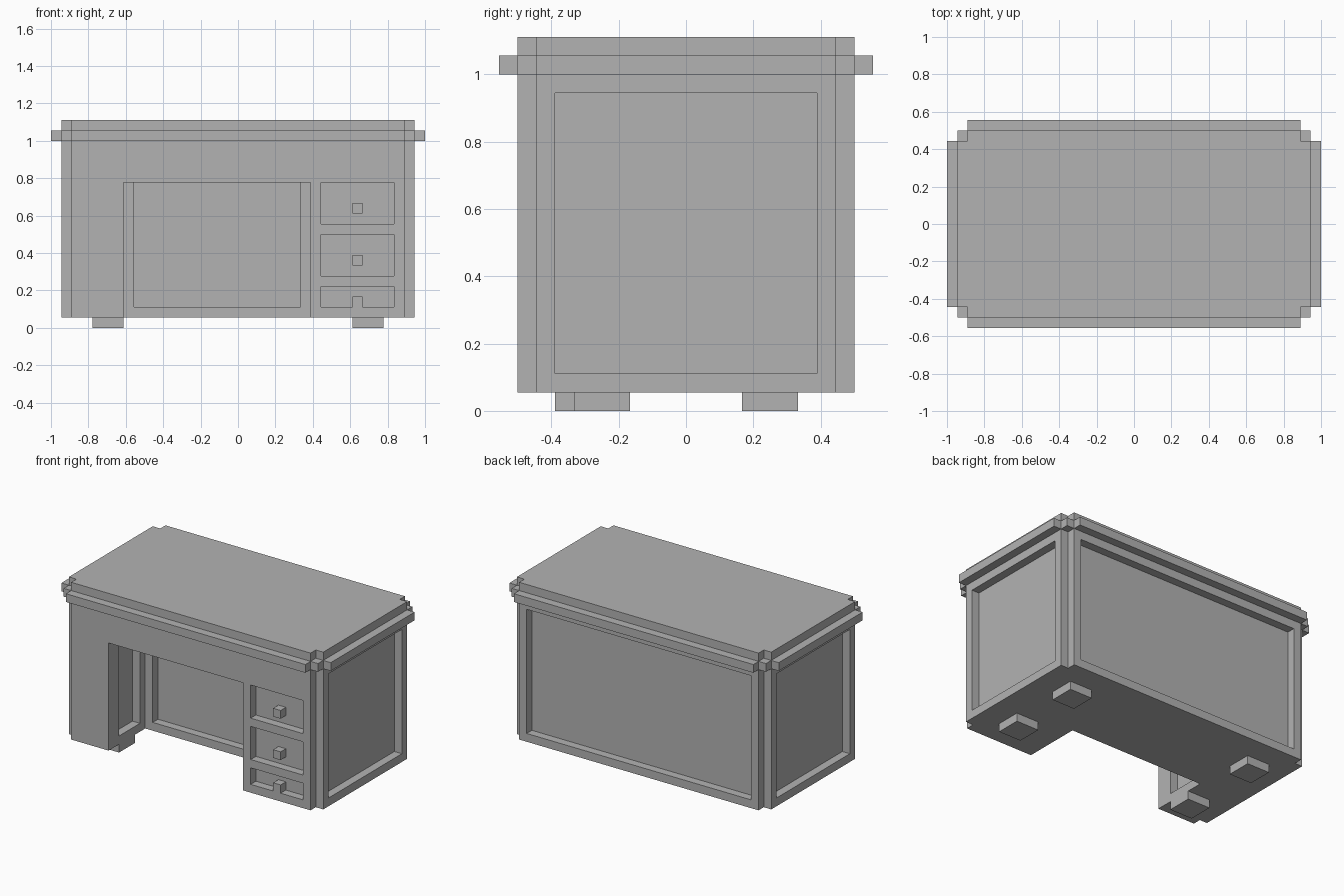
import bpy
import bmesh

U = 1 / 18  # one module of the design grid

if "Cube" in bpy.data.objects:
    bpy.data.objects.remove(bpy.data.objects["Cube"], do_unlink=True)

grey = bpy.data.materials.new("plain grey")
grey.use_nodes = True
grey.diffuse_color = (0.45, 0.45, 0.45, 1)
grey.node_tree.nodes["Principled BSDF"].inputs["Base Color"].default_value = grey.diffuse_color


def prism(name, plan, z0, z1):
    """Extrude a flat plan outline, in modules, from z0 up to z1."""
    bm = bmesh.new()
    base = bm.faces.new([bm.verts.new((x * U, y * U, z0 * U)) for x, y in plan])
    top = bmesh.ops.extrude_face_region(bm, geom=[base])["geom"]
    verts = [v for v in top if isinstance(v, bmesh.types.BMVert)]
    bmesh.ops.translate(bm, verts=verts, vec=(0, 0, (z1 - z0) * U))
    bmesh.ops.recalc_face_normals(bm, faces=bm.faces)
    mesh = bpy.data.meshes.new(name)
    bm.to_mesh(mesh)
    bm.free()
    mesh.materials.append(grey)
    obj = bpy.data.objects.new(name, mesh)
    bpy.context.collection.objects.link(obj)
    return obj


def box(name, x, y, z):
    plan = [(x[0], y[0]), (x[1], y[0]), (x[1], y[1]), (x[0], y[1])]
    return prism(name, plan, *z)


def stepped_plan(corner):
    """Mirror one stepped corner into a full outline."""
    right = corner + [(-x, y) for x, y in reversed(corner)]
    return right + [(-x, -y) for x, y in corner] + [(x, -y) for x, y in reversed(corner)]


def carve(target, x, y, z):
    cutter = box("cutter", x, y, z)
    cutter.hide_render = True
    mod = target.modifiers.new("carve", "BOOLEAN")
    mod.operation = "DIFFERENCE"
    mod.solver = "EXACT"
    mod.object = cutter
    bpy.context.view_layer.objects.active = target
    bpy.ops.object.modifier_apply(modifier=mod.name)
    bpy.data.objects.remove(cutter, do_unlink=True)


# Desk body with notched corners, and the stepped trim below the top
body = prism("desk_body", stepped_plan([(17, 8), (16, 8), (16, 9)]), 1, 20)
prism("top_trim", stepped_plan([(18, 8), (17, 8), (17, 9), (16, 9), (16, 10)]), 18, 19)

# Kneehole with recessed panels on its back and both sides
carve(body, (-11, 7), (-11, -2), (0, 14))
carve(body, (-10, 6), (-3, -1), (2, 14))
carve(body, (-12, -10), (-7, -3), (2, 14))
carve(body, (6, 8), (-7, -3), (2, 14))

# Recessed outer panels
carve(body, (16, 19), (-7, 7), (2, 17))
carve(body, (-19, -16), (-7, 7), (2, 17))
carve(body, (-15, 15), (8, 11), (2, 17))

# Drawer recesses with square knobs
drawers = {"top": (10, 14, 11), "middle": (5, 9, 6), "bottom": (2, 4, 2)}
for level, (low, high, knob) in drawers.items():
    carve(body, (8, 15), (-11, -8), (low, high))
    box(level + "_drawer_knob", (11, 12), (-9, -8), (knob, knob + 1))

# Feet
for side, x, front in (("left", 11, -6), ("right", -14, -7)):
    box("front_" + side + "_foot", (x, x + 3), (front, front + 3), (0, 1))
    box("back_" + side + "_foot", (x, x + 3), (3, 6), (0, 1))
